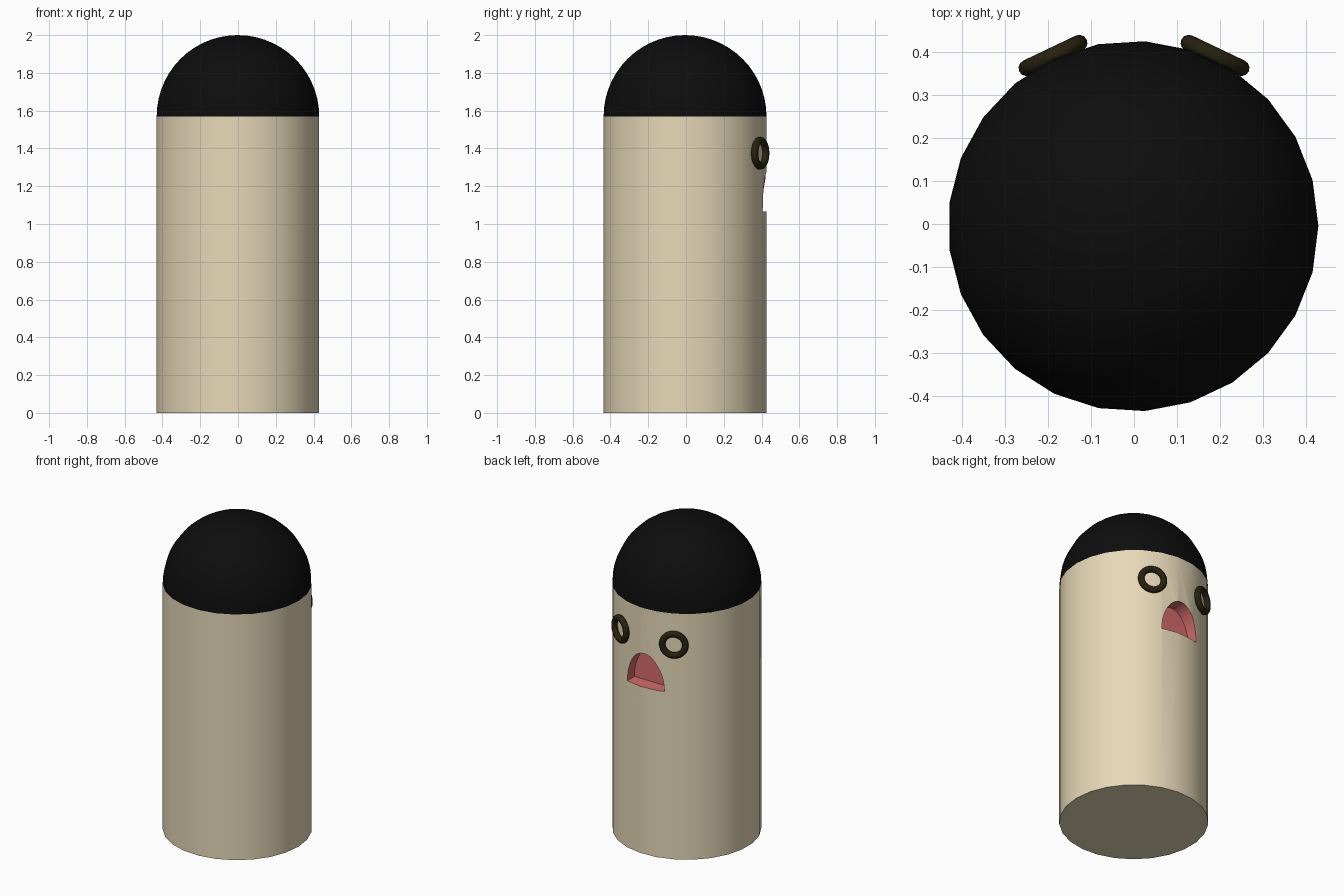
import bpy, bmesh, math
from mathutils import Matrix

if "Cube" in bpy.data.objects:
    bpy.data.objects.remove(bpy.data.objects["Cube"])

R, SIDES, NECK = 0.432, 25, 1.57
CX, CY = -0.002, -0.005


def material(name, rgb):
    m = bpy.data.materials.new(name)
    m.diffuse_color = (*rgb, 1)
    m.use_nodes = True
    m.node_tree.nodes["Principled BSDF"].inputs["Base Color"].default_value = m.diffuse_color
    return m


tan = material("tan", (0.80, 0.69, 0.48))
pink = material("pink", (0.66, 0.15, 0.15))
black = material("black", (0.004, 0.004, 0.004))
dark = material("dark_brown", (0.02, 0.015, 0.005))


def add_object(name, bm, mats):
    bmesh.ops.recalc_face_normals(bm, faces=bm.faces)
    me = bpy.data.meshes.new(name)
    bm.to_mesh(me)
    bm.free()
    for m in mats:
        me.materials.append(m)
    ob = bpy.data.objects.new(name, me)
    bpy.context.collection.objects.link(ob)
    return ob


def smooth(ob):
    bpy.ops.object.select_all(action='DESELECT')
    ob.select_set(True)
    bpy.context.view_layer.objects.active = ob
    bpy.ops.object.shade_smooth_by_angle(angle=math.radians(35))


# Body: plain closed cylinder
bm = bmesh.new()
ring = [bm.verts.new((CX + R * math.cos(a), CY + R * math.sin(a), 0))
        for a in (math.tau * i / SIDES for i in range(SIDES))]
base = bm.faces.new(ring)
ext = bmesh.ops.extrude_face_region(bm, geom=[base], use_keep_orig=True)
bmesh.ops.translate(bm, vec=(0, 0, NECK),
                    verts=[g for g in ext["geom"] if isinstance(g, bmesh.types.BMVert)])
body = add_object("body", bm, [tan, pink])
smooth(body)

# Dome cap: quarter arc spun round the axis, open where it meets the body
bm = bmesh.new()
arc = [bm.verts.new((CX + R * math.cos(t), CY, NECK + (2 - NECK) * math.sin(t)))
       for t in (math.pi / 2 * i / 14 for i in range(15))]
edges = [bm.edges.new(p) for p in zip(arc, arc[1:])]
bmesh.ops.spin(bm, geom=arc + edges, cent=(CX, CY, 0), axis=(0, 0, 1),
               angle=math.tau, steps=SIDES)
bmesh.ops.remove_doubles(bm, verts=bm.verts, dist=1e-4)
smooth(add_object("dome_cap", bm, [black]))

# Mouth: half-ellipse recess cut into the back side
bm = bmesh.new()
W, H, Z0, DEEP, OUT = 0.13, 0.215, 1.065, 0.335, 0.6
outline = [bm.verts.new((W * math.cos(t), DEEP, Z0 + H * math.sin(t)))
           for t in (math.pi * i / 20 for i in range(21))]
ext = bmesh.ops.extrude_face_region(bm, geom=[bm.faces.new(outline)], use_keep_orig=True)
bmesh.ops.translate(bm, vec=(0, OUT - DEEP, 0),
                    verts=[g for g in ext["geom"] if isinstance(g, bmesh.types.BMVert)])
for f in bm.faces:
    f.material_index = 1
cutter = add_object("mouth_cutter", bm, [tan, pink])
cutter.hide_render = True
cutter.display_type = 'WIRE'
cut = body.modifiers.new("mouth", 'BOOLEAN')
cut.operation = 'DIFFERENCE'
cut.solver = 'EXACT'
cut.object = cutter

# Eyes: a ring on each side, turned to follow the body
for side, name in ((-1, "left_eye"), (1, "right_eye")):
    bpy.ops.mesh.primitive_torus_add(major_radius=0.068, minor_radius=0.019,
                                     major_segments=32, minor_segments=12)
    eye = bpy.context.object
    eye.name = name
    eye.data.materials.append(dark)
    eye.matrix_world = (Matrix.Translation((side * 0.189, 0.393, 1.375))
                        @ Matrix.Rotation(-side * math.radians(25.5), 4, 'Z')
                        @ Matrix.Rotation(math.pi / 2, 4, 'X'))
    smooth(eye)
